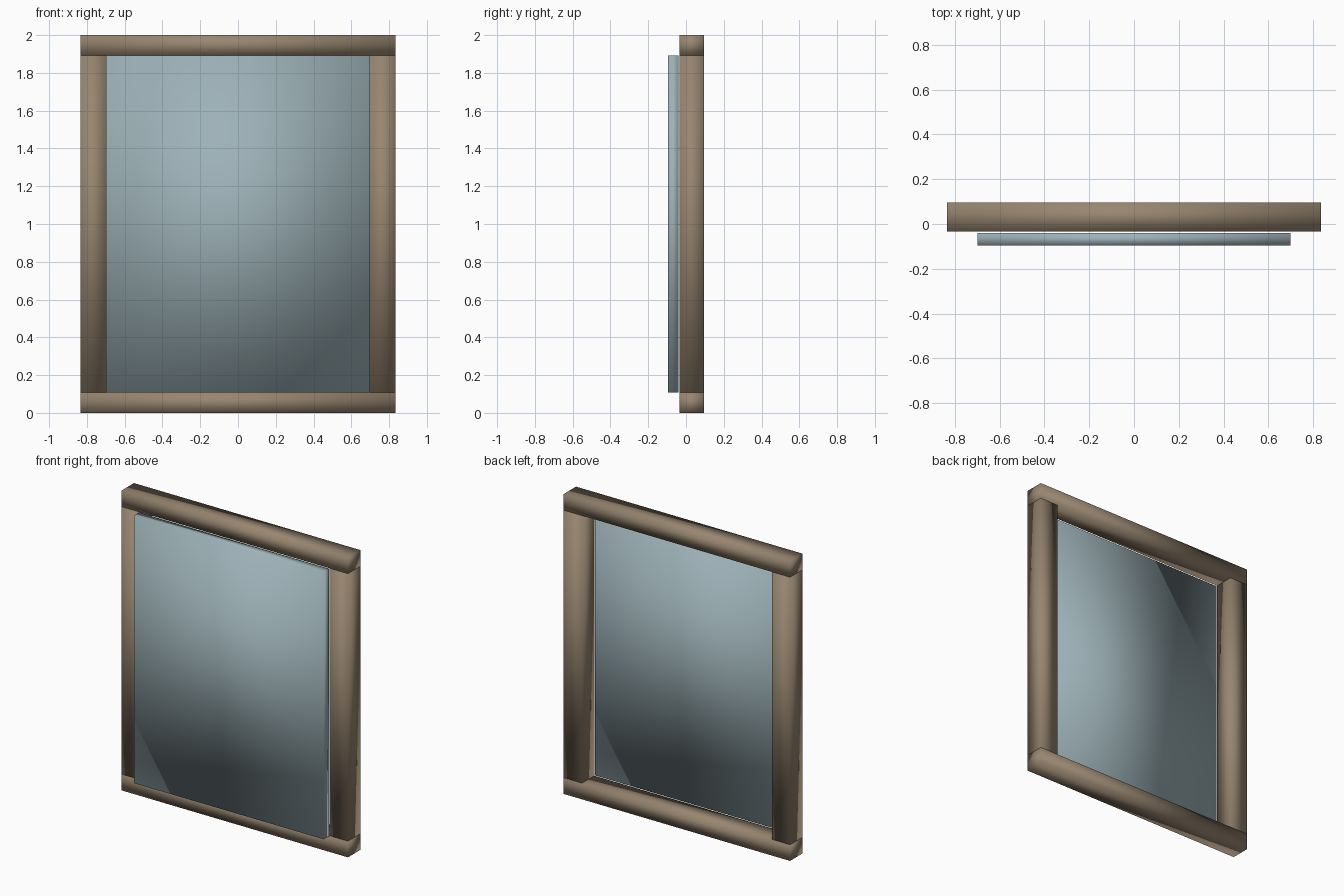
import bpy
import bmesh
from mathutils import Vector

cube = bpy.data.objects.get("Cube")
if cube:
    bpy.data.objects.remove(cube, do_unlink=True)


def make_material(name, rgb):
    mat = bpy.data.materials.new(name)
    mat.use_nodes = True
    color = (*rgb, 1.0)
    mat.diffuse_color = color
    mat.node_tree.nodes["Principled BSDF"].inputs["Base Color"].default_value = color
    return mat


def make_box(name, low, high, mat):
    """Smooth-shaded box between two corners."""
    low, high = Vector(low), Vector(high)
    bm = bmesh.new()
    bmesh.ops.create_cube(bm, size=1)
    bmesh.ops.scale(bm, vec=high - low, verts=bm.verts)
    for face in bm.faces:
        face.smooth = True
    mesh = bpy.data.meshes.new(name)
    bm.to_mesh(mesh)
    bm.free()
    mesh.materials.append(mat)
    obj = bpy.data.objects.new(name, mesh)
    obj.location = (low + high) / 2
    bpy.context.collection.objects.link(obj)
    return obj


wood = make_material("brown wood", (0.31, 0.235, 0.16))
glass = make_material("pale blue glass", (0.34, 0.445, 0.48))

HALF_W, INNER_W = 0.835, 0.70
HEIGHT, RAIL = 2.0, 0.108
FRONT, BACK = -0.034, 0.096

# Horizontal rails span the full width
for name, base in (("bottom_rail", 0), ("top_rail", HEIGHT - RAIL)):
    make_box(name, (-HALF_W, FRONT, base), (HALF_W, BACK, base + RAIL), wood)

# Upright posts sit between the rails
for name, x in (("right_post", -HALF_W), ("left_post", INNER_W)):
    make_box(name, (x, FRONT, RAIL),
             (x + HALF_W - INNER_W, BACK, HEIGHT - RAIL), wood)

# Pane stands just in front of the frame
make_box("glass_pane", (-INNER_W, -BACK, RAIL),
         (INNER_W, FRONT - 0.006, HEIGHT - RAIL), glass)
